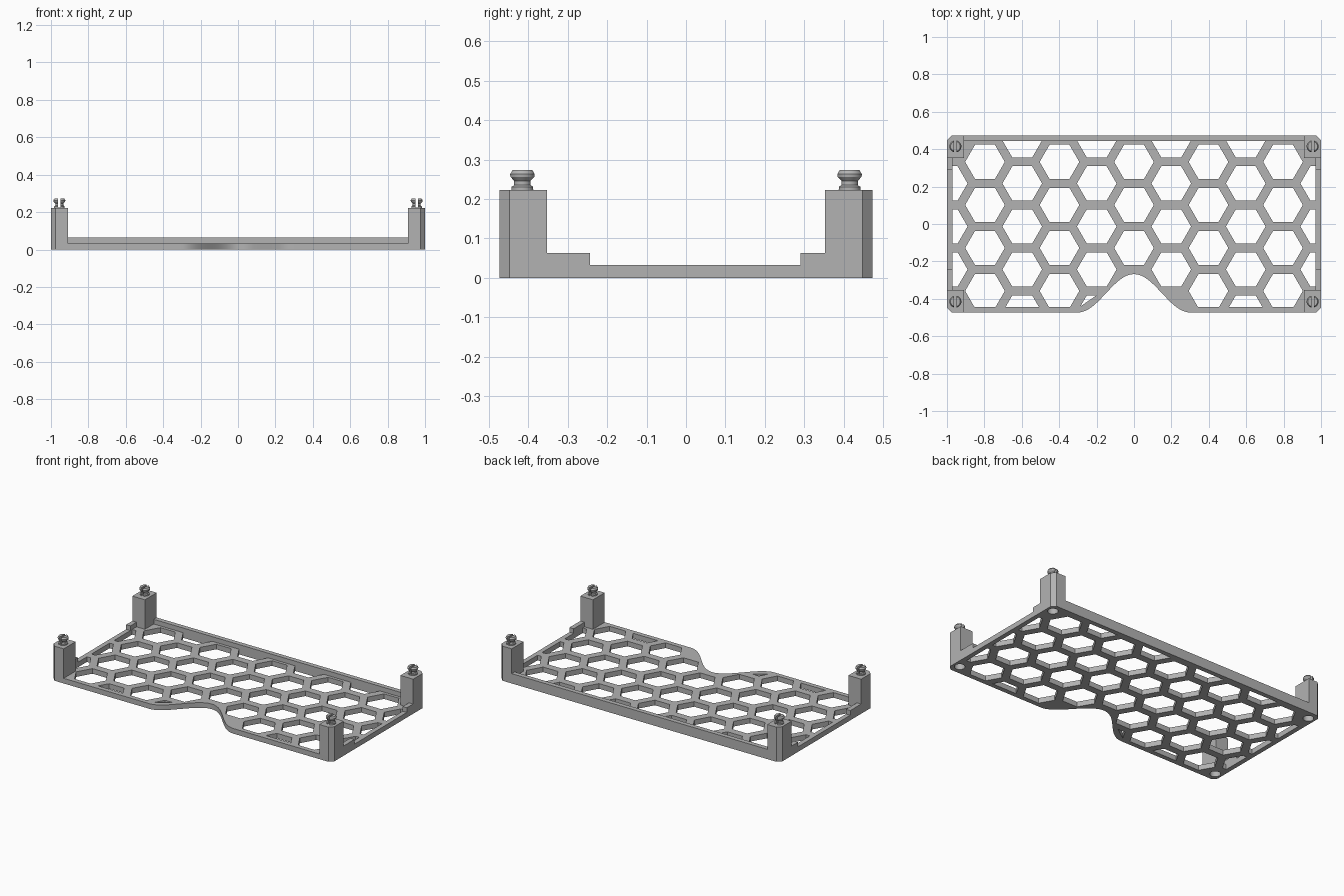
import bpy, bmesh, math
from mathutils import Vector

old = bpy.data.objects.get("Cube")
if old:
    bpy.data.objects.remove(old, do_unlink=True)

# Main dimensions
HX, HY = 1.0, 0.473            # half length and half depth
BASE, RAIL, POST = 0.033, 0.063, 0.223
RIM, CH = 0.03, 0.025          # rim width, corner chamfer
POST_X, POST_Y = 0.91, 0.353   # inner faces of the posts
PEG = Vector((0.955, 0.415))
PITCH, HEX_R = 0.23, 0.106

grey = bpy.data.materials.new("plain grey")
grey.use_nodes = True
grey.diffuse_color = (0.45, 0.45, 0.45, 1)
grey.node_tree.nodes["Principled BSDF"].inputs["Base Color"].default_value = (0.45, 0.45, 0.45, 1)


def add_object(name, mesh):
    obj = bpy.data.objects.new(name, mesh)
    bpy.context.collection.objects.link(obj)
    mesh.materials.clear()
    mesh.materials.append(grey)
    return obj


def evaluated_mesh(obj):
    bpy.context.view_layer.update()
    return bpy.data.meshes.new_from_object(obj.evaluated_get(bpy.context.evaluated_depsgraph_get()))


def prism(name, loops, z0, z1):
    """Extrude a flat outline, with any inner loops as holes."""
    curve = bpy.data.curves.new(name, 'CURVE')
    curve.dimensions = '2D'
    curve.fill_mode = 'BOTH'
    curve.extrude = (z1 - z0) / 2
    for loop in loops:
        spline = curve.splines.new('POLY')
        spline.points.add(len(loop) - 1)
        for point, (x, y) in zip(spline.points, loop):
            point.co = (x, y, 0, 1)
        spline.use_cyclic_u = True
    temp = bpy.data.objects.new(name + " outline", curve)
    bpy.context.collection.objects.link(temp)
    mesh = evaluated_mesh(temp)
    bpy.data.objects.remove(temp, do_unlink=True)
    bm = bmesh.new()
    bm.from_mesh(mesh)
    bmesh.ops.remove_doubles(bm, verts=bm.verts, dist=1e-5)
    bmesh.ops.translate(bm, verts=bm.verts, vec=(0, 0, (z0 + z1) / 2))
    bmesh.ops.recalc_face_normals(bm, faces=bm.faces)
    bm.to_mesh(mesh)
    bm.free()
    return add_object(name, mesh)


def rect(x0, x1, y0, y1):
    return [(x0, y0), (x1, y0), (x1, y1), (x0, y1)]


def ring(centre, radius, sides):
    return [(centre[0] + radius * math.cos(2 * math.pi * i / sides),
             centre[1] + radius * math.sin(2 * math.pi * i / sides)) for i in range(sides)]


def clip(poly, a, b, c):
    """Keep the part of a polygon where a*x + b*y <= c."""
    out = []
    for p, q in zip(poly, poly[1:] + poly[:1]):
        dp, dq = a * p[0] + b * p[1] - c, a * q[0] + b * q[1] - c
        if dp <= 0:
            out.append(p)
        if dp * dq < 0:
            t = dp / (dp - dq)
            out.append((p[0] + t * (q[0] - p[0]), p[1] + t * (q[1] - p[1])))
    return out


def finish(obj, cutter=None, mirror=(False, False)):
    """Apply a cut and a mirror, then smooth the round faces."""
    if cutter:
        cut = obj.modifiers.new("cut", 'BOOLEAN')
        cut.operation = 'DIFFERENCE'
        cut.solver = 'EXACT'
        cut.object = cutter
    if any(mirror):
        centre = bpy.data.objects.new("mirror centre", None)
        bpy.context.collection.objects.link(centre)
        mod = obj.modifiers.new("mirror", 'MIRROR')
        mod.use_axis = (mirror[0], mirror[1], False)
        mod.use_mirror_merge = False
        mod.mirror_object = centre
    mesh = evaluated_mesh(obj)
    obj.modifiers.clear()
    obj.data = mesh
    if cutter:
        bpy.data.objects.remove(cutter, do_unlink=True)
    if any(mirror):
        bpy.data.objects.remove(centre, do_unlink=True)
    bpy.ops.object.select_all(action='DESELECT')
    obj.select_set(True)
    bpy.context.view_layer.objects.active = obj
    bpy.ops.object.shade_smooth_by_angle(angle=math.radians(30))


# Base outline: chamfered rectangle with a bell-shaped notch in the front edge
outline = [(HX, -HY + CH), (HX, HY - CH), (HX - CH, HY), (CH - HX, HY),
           (-HX, HY - CH), (-HX, CH - HY), (CH - HX, -HY)]
for i in range(41):
    x = -0.3 + 0.6 * i / 40
    outline.append((x, -HY + 0.205 * (1 + math.cos(math.pi * x / 0.3)) / 2))
outline.append((HX - CH, -HY))

# Honeycomb openings, trimmed by the rim and the notch
holes = []
for col in range(-5, 6):
    odd = col % 2
    for row in range(-2, 3):
        x = col * PITCH * math.sqrt(3) / 2
        y = -0.013 + row * PITCH + (0 if odd else PITCH / 2)
        if y > 0.5 or (abs(col) == 5 and abs(row) == 2):
            continue
        if row == -2 and col in (0, 1):
            continue
        cell = ring((x, y), HEX_R, 6)
        for a, b, c in ((1, 0, HX - RIM), (-1, 0, HX - RIM), (0, 1, HY - RIM), (0, -1, HY - RIM)):
            cell = clip(cell, a, b, c)
        if row == -2 and col == -1:
            cell = clip(cell, 0.69, -1, 0.69 * -0.2 + 0.381)
        if len(cell) > 2:
            holes.append(cell)
sockets = [ring((sx * PEG.x, sy * PEG.y), 0.031, 32) for sx in (-1, 1) for sy in (-1, 1)]
finish(prism("honeycomb_base", [outline] + holes + sockets, 0, BASE))

# Raised rims along the back and beside the posts
finish(prism("back_rail", [rect(-POST_X, POST_X, HY - RIM, HY)], BASE, RAIL))
for name, y0, y1 in (("front_side_rails", -POST_Y, -0.243), ("back_side_rails", 0.29, POST_Y)):
    finish(prism(name, [rect(HX - RIM, HX, y0, y1)], BASE, RAIL), mirror=(True, False))

# Corner posts with a socket underneath
post = prism("corner_posts", [[(POST_X, POST_Y), (HX, POST_Y), (HX, HY - CH),
                               (HX - CH, HY), (POST_X, HY)]], BASE, POST)
finish(post, prism("socket_cutter", [ring(PEG, 0.031, 32)], -0.01, 0.065), (True, True))

# Slotted snap pegs on the posts
profile = [(0, POST), (0.028, POST), (0.028, 0.231), (0.022, 0.235), (0.022, 0.246),
           (0.031, 0.256), (0.032, 0.263), (0.026, 0.273), (0, 0.273)]
bm = bmesh.new()
verts = [bm.verts.new((PEG.x + r, PEG.y, z)) for r, z in profile]
edges = [bm.edges.new(pair) for pair in zip(verts, verts[1:])]
bmesh.ops.spin(bm, geom=verts + edges, cent=(PEG.x, PEG.y, 0), axis=(0, 0, 1),
               angle=2 * math.pi, steps=32, use_merge=True)
bmesh.ops.remove_doubles(bm, verts=bm.verts, dist=1e-5)
bmesh.ops.recalc_face_normals(bm, faces=bm.faces)
mesh = bpy.data.meshes.new("snap_pegs")
bm.to_mesh(mesh)
bm.free()
slot = prism("slot_cutter", [rect(PEG.x - 0.0065, PEG.x + 0.0065, 0.37, 0.46)], POST + 0.001, 0.3)
finish(add_object("snap_pegs", mesh), slot, (True, True))
